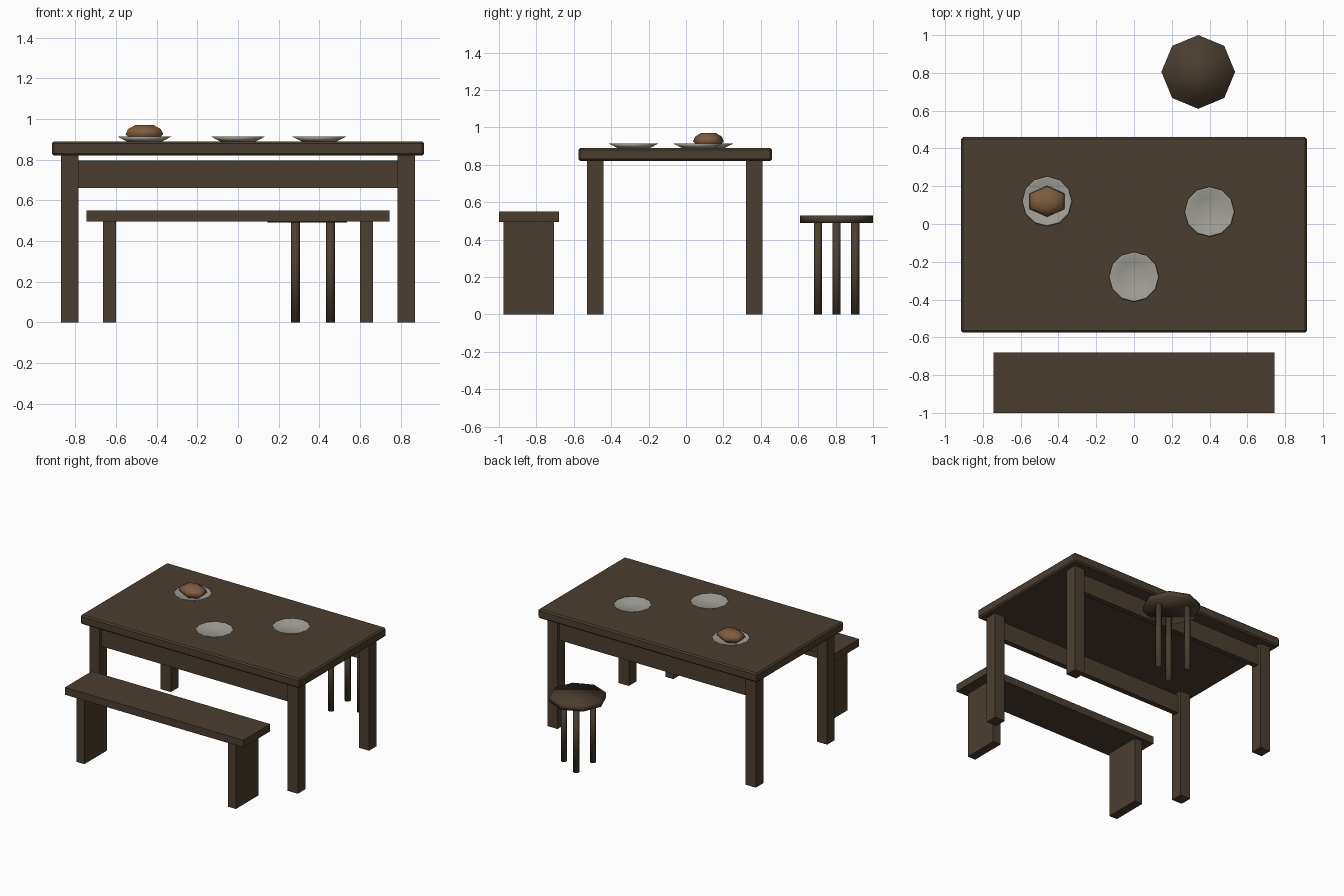
import bpy
import bmesh
import math

cube = bpy.data.objects.get("Cube")
if cube:
    bpy.data.objects.remove(cube, do_unlink=True)


def material(name, rgb):
    m = bpy.data.materials.new(name)
    m.use_nodes = True
    m.diffuse_color = (*rgb, 1)
    m.node_tree.nodes["Principled BSDF"].inputs["Base Color"].default_value = (*rgb, 1)
    return m


wood = material("dark_wood", (0.07, 0.048, 0.03))
pewter = material("pewter", (0.36, 0.35, 0.31))
crust = material("bread_crust", (0.21, 0.108, 0.05))


def finish(name, bm, mat, smooth=False):
    bmesh.ops.recalc_face_normals(bm, faces=bm.faces)
    for f in bm.faces:
        f.smooth = smooth
    mesh = bpy.data.meshes.new(name)
    bm.to_mesh(mesh)
    bm.free()
    mesh.materials.append(mat)
    ob = bpy.data.objects.new(name, mesh)
    bpy.context.collection.objects.link(ob)
    return ob


def box(name, xs, ys, zs, bevel=0):
    """Box given by its extents along each axis."""
    bm = bmesh.new()
    bmesh.ops.create_cube(bm, size=1)
    for v in bm.verts:
        v.co = [a + (b - a) * (c + 0.5) for (a, b), c in zip((xs, ys, zs), v.co)]
    ob = finish(name, bm, wood)
    if bevel:
        mod = ob.modifiers.new("Bevel", "BEVEL")
        mod.width = bevel
        mod.segments = 1
    return ob


def lathe(name, profile, sides, centre, mat, turn=0.0, stretch=1.0):
    """Closed turned shape from (radius, height) rings; zero radius makes a tip."""
    bm = bmesh.new()
    rings = []
    for r, z in profile:
        count = sides if r else 1
        ring = []
        for i in range(count):
            a = turn + math.tau * i / sides
            ring.append(bm.verts.new((centre[0] + stretch * r * math.cos(a),
                                      centre[1] + r * math.sin(a), z)))
        rings.append(ring)
    for low, high in zip(rings, rings[1:]):
        for i in range(sides):
            j = (i + 1) % sides
            quad = [low[i % len(low)], low[j % len(low)],
                    high[j % len(high)], high[i % len(high)]]
            bm.faces.new(list(dict.fromkeys(quad)))
    for ring in (rings[0], rings[-1]):
        if len(ring) > 1:
            bm.faces.new(ring)
    return finish(name, bm, mat, smooth=True)


# Table
box("table_top", (-0.915, 0.915), (-0.575, 0.46), (0.82, 0.89), bevel=0.01)
for depth, y0, y1 in (("front", -0.53, -0.44), ("back", 0.32, 0.41)):
    for side, s in (("left", 1), ("right", -1)):
        box(f"table_leg_{depth}_{side}", sorted((s * 0.785, s * 0.87)), (y0, y1), (0, 0.82))
    box(f"table_apron_{depth}", (-0.785, 0.785), (y0 + 0.025, y1 - 0.025), (0.66, 0.795))

# Bench
box("bench_seat", (-0.745, 0.745), (-1.0, -0.68), (0.495, 0.55))
for side, s in (("left", 1), ("right", -1)):
    box(f"bench_leg_{side}", sorted((s * 0.6, s * 0.665)), (-0.975, -0.705), (0, 0.495))

# Three-legged stool
stool = (0.34, 0.805)
lathe("stool_seat", [(0.195, 0.49), (0.195, 0.53)], 8, stool, wood)
for i in range(3):
    a = math.tau * i / 3
    foot = (stool[0] + 0.115 * math.cos(a), stool[1] + 0.115 * math.sin(a))
    lathe(f"stool_leg_{i + 1}", [(0.022, 0), (0.022, 0.49)], 8, foot, wood)

# Plates with shallow dished tops
plate_profile = [(0, 0.889), (0.085, 0.889), (0.132, 0.913), (0.124, 0.913),
                 (0.08, 0.896), (0, 0.894)]
plates = [(0, -0.28), (0.4, 0.065), (-0.46, 0.12)]
for i, spot in enumerate(plates):
    lathe(f"plate_{i + 1}", plate_profile, 12, spot, pewter)

# Bread roll on the last plate
lathe("bread_roll", [(0.055, 0.895), (0.082, 0.925), (0.072, 0.95), (0.04, 0.97)],
      6, plates[-1], crust, turn=math.pi / 6, stretch=1.3)
